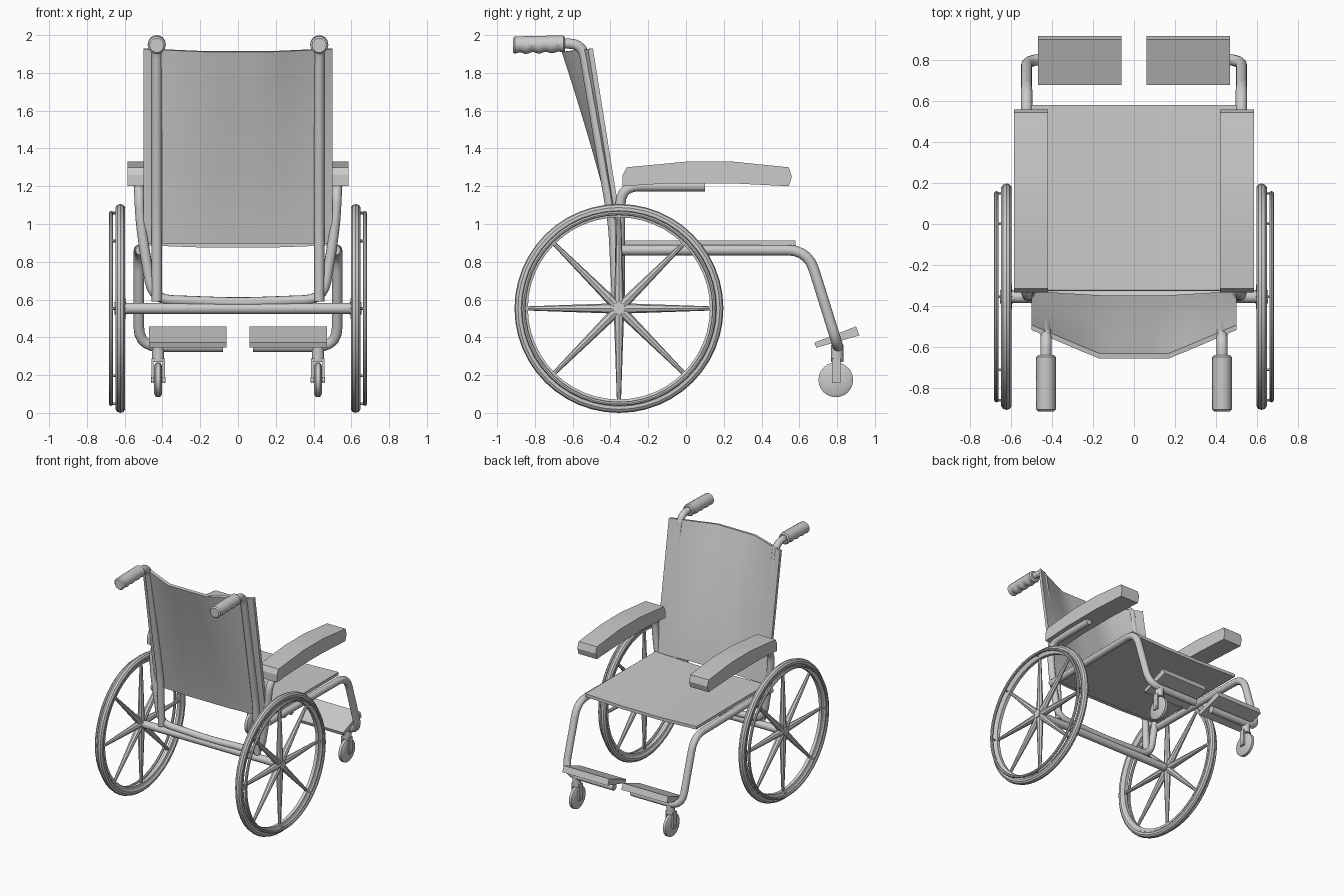
import bpy, bmesh, math
from mathutils import Vector, Matrix

if "Cube" in bpy.data.objects:
    bpy.data.objects.remove(bpy.data.objects["Cube"])


def finish(name, bm, mirror=True, angle=35):
    bmesh.ops.recalc_face_normals(bm, faces=bm.faces)
    me = bpy.data.meshes.new(name)
    bm.to_mesh(me)
    bm.free()
    ob = bpy.data.objects.new(name, me)
    bpy.context.collection.objects.link(ob)
    bpy.ops.object.select_all(action='DESELECT')
    ob.select_set(True)
    bpy.context.view_layer.objects.active = ob
    bpy.ops.object.shade_smooth_by_angle(angle=math.radians(angle))
    if mirror:
        m = ob.modifiers.new("Mirror", 'MIRROR')
        m.use_mirror_merge = False
    return ob


def tube(name, pts, r, fillet=0.1, mirror=True):
    """Round tube along a path with softened corners."""
    pts = [Vector(p) for p in pts]
    path = [pts[0]]
    for a, b, c in zip(pts, pts[1:], pts[2:]):
        f = min(fillet, (a - b).length * 0.48, (c - b).length * 0.48)
        p, q = b + (a - b).normalized() * f, b + (c - b).normalized() * f
        for i in range(6):
            t = i / 5
            path.append(p * (1 - t) ** 2 + b * 2 * t * (1 - t) + q * t * t)
    path.append(pts[-1])
    cu = bpy.data.curves.new(name + "_path", 'CURVE')
    cu.dimensions = '3D'
    cu.bevel_depth = r
    cu.bevel_resolution = 4
    cu.use_fill_caps = True
    sp = cu.splines.new('POLY')
    sp.points.add(len(path) - 1)
    for s, p in zip(sp.points, path):
        s.co = (*p, 1)
    tmp = bpy.data.objects.new(name + "_path", cu)
    bpy.context.collection.objects.link(tmp)
    bpy.context.view_layer.update()
    dg = bpy.context.evaluated_depsgraph_get()
    me = bpy.data.meshes.new_from_object(tmp.evaluated_get(dg))
    bm = bmesh.new()
    bm.from_mesh(me)
    bpy.data.objects.remove(tmp)
    bmesh.ops.remove_doubles(bm, verts=bm.verts, dist=1e-5)
    return finish(name, bm, mirror)


def lathe(name, profile, y, z, n=40):
    """Closed (radius, x) profile spun round an x-axis line."""
    bm = bmesh.new()
    rings = [[bm.verts.new((x, y + r * math.cos(k * math.tau / n), z + r * math.sin(k * math.tau / n)))
              for r, x in profile] for k in range(n)]
    m = len(profile)
    for k in range(n):
        a, b = rings[k], rings[(k + 1) % n]
        for i in range(m):
            j = (i + 1) % m
            bm.faces.new((a[i], a[j], b[j], b[i]))
    return finish(name, bm)


def circle(R, x, r, n=10, sx=1):
    return [(R + r * math.cos(i * math.tau / n), x + sx * r * math.sin(i * math.tau / n)) for i in range(n)]


def cone(bm, p, q, r1, r2, n=12):
    p, q = Vector(p), Vector(q)
    d = q - p
    mat = Matrix.Translation((p + q) / 2) @ d.to_track_quat('Z', 'Y').to_matrix().to_4x4()
    bmesh.ops.create_cone(bm, cap_ends=True, segments=n, radius1=r1, radius2=r2, depth=d.length, matrix=mat)


def sheet(name, f, nu, nv, offset):
    """Thin slab from a surface function, thickened by a fixed offset."""
    bm = bmesh.new()
    off = Vector(offset)
    P = [[Vector(f(i / nu, j / nv)) for j in range(nv + 1)] for i in range(nu + 1)]
    A = [[bm.verts.new(p) for p in row] for row in P]
    B = [[bm.verts.new(p + off) for p in row] for row in P]
    for i in range(nu):
        for j in range(nv):
            for g in (A, B):
                bm.faces.new((g[i][j], g[i + 1][j], g[i + 1][j + 1], g[i][j + 1]))
    for i in range(nu):
        for j in (0, nv):
            bm.faces.new((A[i][j], A[i + 1][j], B[i + 1][j], B[i][j]))
    for j in range(nv):
        for i in (0, nu):
            bm.faces.new((A[i][j], A[i][j + 1], B[i][j + 1], B[i][j]))
    return finish(name, bm, mirror=False)


def prism(name, outline, x0, x1, bevel=0.008):
    """Side (y, z) outline extruded along x."""
    bm = bmesh.new()
    a = [bm.verts.new((x0, *p)) for p in outline]
    b = [bm.verts.new((x1, *p)) for p in outline]
    bm.faces.new(a)
    bm.faces.new(b)
    for i in range(len(a)):
        j = (i + 1) % len(a)
        bm.faces.new((a[i], a[j], b[j], b[i]))
    if bevel:
        es = [e for e in bm.edges if e.calc_face_angle(0) and abs(e.calc_face_angle(0)) > 0.5]
        bmesh.ops.bevel(bm, geom=es, offset=bevel, segments=1, affect='EDGES')
    return finish(name, bm, angle=25)


# Main wheels: tyre, rim, push rim, spokes
WY, WZ = -0.355, 0.553
lathe("tyre", circle(0.526, 0.623, 0.027), WY, WZ, 48)
lathe("wheel_rim", [(0.505, 0.605), (0.505, 0.642), (0.482, 0.636), (0.482, 0.61)], WY, WZ, 48)
lathe("push_rim", circle(0.505, 0.672, 0.011, 8), WY, WZ, 48)
bm = bmesh.new()
cone(bm, (0.59, WY, WZ), (0.655, WY, WZ), 0.033, 0.033, 16)
for k in range(8):
    d = Vector((0, math.cos(k * math.tau / 8), math.sin(k * math.tau / 8)))
    c = Vector((0.623, WY, WZ))
    cone(bm, c, c + d * 0.49, 0.028, 0.011, 8)
    e = c + d * 0.505
    cone(bm, e, e + Vector((0.05, 0, 0)), 0.007, 0.007, 6)
finish("wheel_spokes", bm)

# Axle
tube("axle", [(-0.61, WY, WZ), (0.61, WY, WZ)], 0.03, mirror=False)

# U-shaped tube joining both armrests under the seat
half = [(0.525, 0.1, 1.2), (0.525, -0.345, 1.2), (0.515, -0.35, 1.0), (0.485, -0.35, 0.8), (0.45, -0.35, 0.6)]
tube("armrest_frame", half + [(0, -0.35, 0.583)] + [(-x, y, z) for x, y, z in half[::-1]],
     0.027, 0.12, mirror=False)

# Back posts with push handles
tube("back_post", [(0.43, -0.7, 1.955), (0.43, -0.548, 1.955), (0.43, -0.385, 1.0), (0.43, -0.365, 0.59)],
     0.027, 0.09)
bm = bmesh.new()
N, M = 14, 30
rings = []
for i in range(M + 1):
    t = i / M
    r = 0.038 if i in (0, M) else 0.048
    ring = []
    for k in range(N):
        a = k * math.tau / N
        low = max(0, -math.sin(a))
        rr = r - 0.009 * low * (0.5 - 0.5 * math.cos(t * math.tau * 4.0))
        ring.append(bm.verts.new((0.43 + rr * math.cos(a), -0.915 + 0.275 * t,
                                  1.952 - 0.006 * (1 - t) + rr * math.sin(a))))
    rings.append(ring)
for a, b in zip(rings, rings[1:]):
    for k in range(N):
        bm.faces.new((a[k], a[(k + 1) % N], b[(k + 1) % N], b[k]))
bm.faces.new(rings[0])
bm.faces.new(rings[-1])
finish("handle_grip", bm)


# Backrest: sagging sheet, deeper at the top
def back(u, v):
    x = -0.5 + u
    s = min(1, (0.5 - abs(x)) / 0.33)
    depth = 0.02 + 0.12 * v ** 1.4
    return (x, -0.328 - 0.165 * v - depth * s, 0.9 + 1.03 * v - 0.015 * s * v)


sheet("backrest", back, 12, 8, (0, -0.025, -0.004))


# Seat: slightly sagging sheet
def seat(u, v):
    x = -0.5 + u
    s = min(1, (0.5 - abs(x)) / 0.33)
    return (x, -0.32 + 0.9 * v, 0.912 - 0.012 * s)


sheet("seat", seat, 12, 1, (0, 0, -0.025))

# Seat rail, front leg and footrest bar in one bent tube
tube("side_frame", [(0.515, -0.35, 0.862), (0.525, 0.645, 0.862), (0.525, 0.805, 0.35),
                    (0.08, 0.805, 0.35)], 0.028, 0.11)

# Armrest pads
prism("armrest", [(-0.335, 1.2), (-0.1, 1.215), (0.25, 1.215), (0.545, 1.2), (0.56, 1.25),
                  (0.545, 1.3), (0.25, 1.33), (0, 1.33), (-0.315, 1.3), (-0.335, 1.26)], 0.42, 0.585)

# Footrests
prism("footrest", [(0.69, 0.345), (0.918, 0.41), (0.9, 0.458), (0.68, 0.372)], 0.062, 0.47, 0.006)

# Casters: wheel, fork and stem
CY, CZ = 0.793, 0.175
lathe("caster_wheel", [(0.001, 0.405), (0.075, 0.402), (0.092, 0.412), (0.092, 0.434), (0.075, 0.444),
                       (0.001, 0.441)], CY, CZ, 24)
bm = bmesh.new()
cone(bm, (0.423, 0.8, 0.27), (0.423, 0.8, 0.36), 0.033, 0.033, 14)
cone(bm, (0.385, CY, CZ), (0.461, CY, CZ), 0.015, 0.015, 10)
for x in (0.393, 0.453):
    mat = Matrix.Translation((x, CY + 0.003, 0.222)) @ Matrix.Diagonal((0.012, 0.045, 0.13, 1))
    bmesh.ops.create_cube(bm, size=1, matrix=mat)
mat = Matrix.Translation((0.423, CY + 0.003, 0.28)) @ Matrix.Diagonal((0.072, 0.045, 0.018, 1))
bmesh.ops.create_cube(bm, size=1, matrix=mat)
finish("caster_fork", bm)
